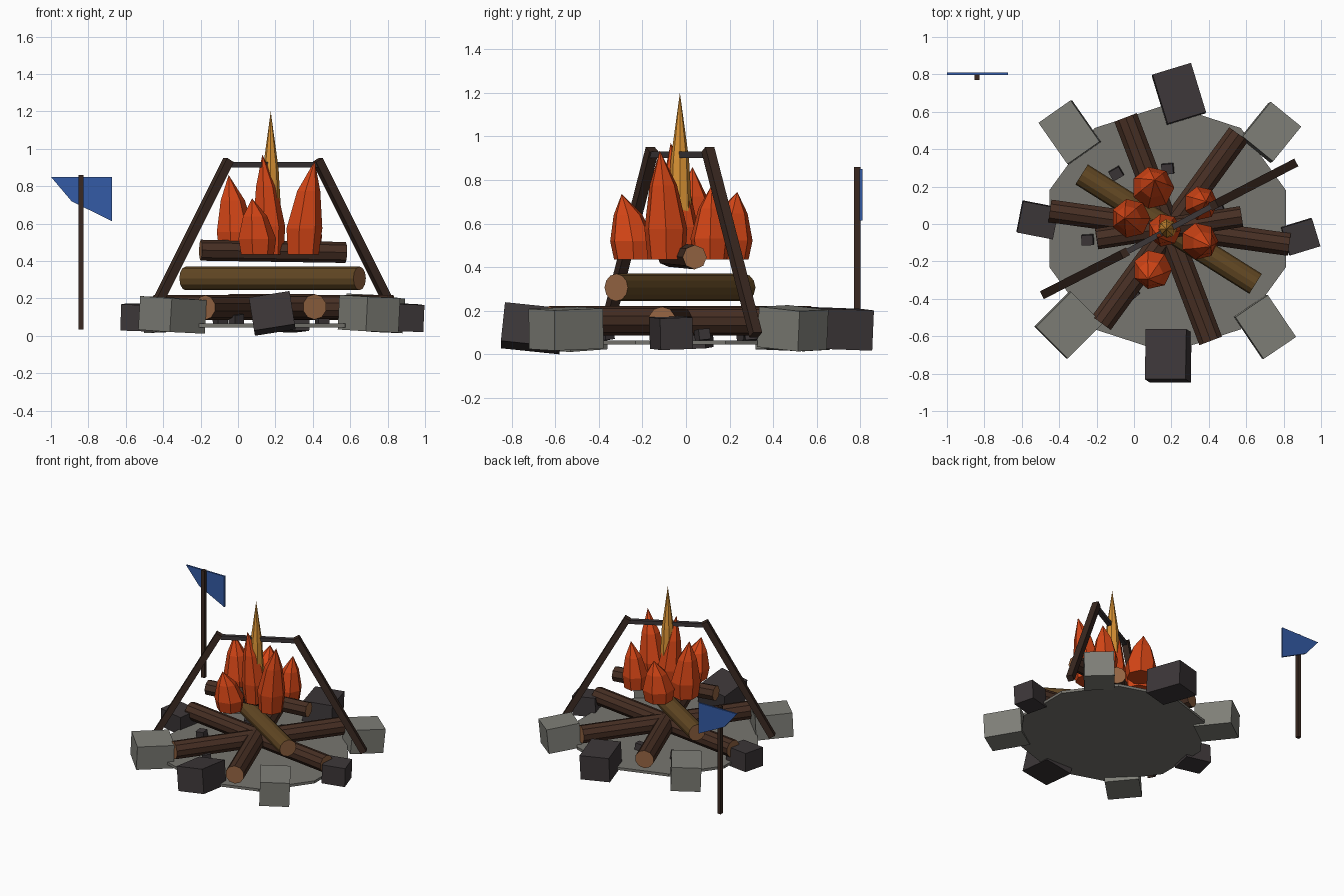
import bpy, bmesh, math
from mathutils import Vector, Matrix, Euler

if "Cube" in bpy.data.objects:
    bpy.data.objects.remove(bpy.data.objects["Cube"])


def mat(name, r, g, b):
    m = bpy.data.materials.new(name)
    m.diffuse_color = (r, g, b, 1)
    m.use_nodes = True
    m.node_tree.nodes["Principled BSDF"].inputs["Base Color"].default_value = m.diffuse_color
    return m


STONE = mat("light_stone", .21, .21, .185)
DARK = mat("dark_stone", .046, .038, .040)
ASH = mat("ash_ground", .185, .18, .16)
BARK = mat("bark", .062, .028, .017)
OLIVE = mat("olive_bark", .122, .064, .017)
CUT = mat("cut_wood", .30, .13, .055)
FLAME = mat("flame_red", .66, .06, .008)
GOLD = mat("flame_gold", .70, .29, .035)
BLUE = mat("flag_blue", .034, .105, .38)
POLE = mat("dark_pole", .042, .022, .015)

CX, CY = .18, -.025   # centre of the fire


def finish(name, bm, *mats):
    bmesh.ops.recalc_face_normals(bm, faces=bm.faces)
    me = bpy.data.meshes.new(name)
    bm.to_mesh(me)
    bm.free()
    for m in mats:
        me.materials.append(m)
    ob = bpy.data.objects.new(name, me)
    bpy.context.collection.objects.link(ob)
    return ob


def box(name, loc, size, rot, m):
    bm = bmesh.new()
    r = Euler([math.radians(a) for a in rot]).to_matrix().to_4x4()
    bmesh.ops.create_cube(bm, size=1, matrix=Matrix.Translation(loc) @ r @ Matrix.Diagonal((*size, 1)))
    return finish(name, bm, m)


def between(a, b):
    a, b = Vector(a), Vector(b)
    d = b - a
    return Matrix.Translation((a + b) / 2) @ d.to_track_quat('Z', 'Y').to_matrix().to_4x4(), d.length


def beam(name, a, b, w, m):
    M, length = between(a, b)
    bm = bmesh.new()
    bmesh.ops.create_cube(bm, size=1, matrix=M @ Matrix.Diagonal((w, w, length, 1)))
    return finish(name, bm, m)


def log(name, a, b, r, bark, sides=10):
    M, length = between(a, b)
    bm = bmesh.new()
    bmesh.ops.create_cone(bm, cap_ends=True, segments=sides, radius1=r, radius2=r, depth=length, matrix=M)
    for f in bm.faces:          # sawn ends are lighter
        f.material_index = 1 if len(f.verts) > 4 else 0
    return finish(name, bm, bark, CUT)


def flame(name, base, tip, profile, sides, m):
    # rings of (height fraction, radius) that lean towards the tip
    bm = bmesh.new()
    base, tip = Vector(base), Vector(tip)
    rings = []
    for t, r in profile:
        c = base.lerp(tip, t)
        c.x = base.x + (tip.x - base.x) * t * t
        c.y = base.y + (tip.y - base.y) * t * t
        rings.append([bm.verts.new(c + Vector((r * math.cos(k * math.tau / sides),
                                               r * math.sin(k * math.tau / sides), 0)))
                      for k in range(sides)])
    top = bm.verts.new(tip)
    bm.faces.new(rings[0])
    for lo, hi in zip(rings, rings[1:]):
        for k in range(sides):
            j = (k + 1) % sides
            bm.faces.new((lo[k], lo[j], hi[j], hi[k]))
    for k in range(sides):
        bm.faces.new((rings[-1][k], rings[-1][(k + 1) % sides], top))
    return finish(name, bm, m)


# Ash disc
bm = bmesh.new()
bmesh.ops.create_cone(bm, cap_ends=True, segments=10, radius1=.665, radius2=.665, depth=.02,
                      matrix=Matrix.Translation((CX, CY, .055)))
finish("ash_disc", bm, ASH)

# Ring of stones: location, size, tilt and turn
stones = [
    ((.24, .695, .118), (.275, .215, .185), (2, 2, 107), DARK),
    ((.73, .49, .120), (.24, .21, .185), (2, 5, 51), STONE),
    ((.89, -.068, .098), (.17, .155, .145), (2, 2, 17), DARK),
    ((.70, -.55, .118), (.27, .21, .185), (-2, 2, -56), STONE),
    ((.183, -.705, .120), (.22, .27, .18), (-6, -9, 0), DARK),
    ((-.35, -.54, .112), (.265, .24, .18), (3, 2, 45), STONE),
    ((-.515, .022, .098), (.195, .17, .14), (2, 2, -11), DARK),
    ((-.343, .49, .115), (.27, .21, .185), (2, -2, -55), STONE),
]
for i, (loc, size, rot, m) in enumerate(stones):
    box(f"ring_stone_{i + 1}", loc, size, rot, m)

# Coals on the ash
for i, (x, y, a) in enumerate([(-.095, .27, 30), (.18, .295, 5), (-.248, -.085, 3),
                               (-.01, -.37, 40), (.45, .075, 20)]):
    box(f"coal_{i + 1}", (x, y, .09), (.062, .055, .05), (5, -6, a), DARK)

# Stacked logs
log("bottom_log_1", (-.045, .57, .155), (.41, -.625, .155), .068, BARK)
log("bottom_log_2", (.56, .48, .152), (-.175, -.53, .152), .066, BARK)
log("bottom_log_3", (-.45, .07, .155), (.83, -.11, .155), .064, BARK)
log("middle_log", (-.28, .265, .307), (.65, -.32, .307), .063, OLIVE, 12)
log("top_log", (-.20, -.08, .458), (.575, .04, .446), .056, BARK, 8)

# Flames
shape = [(0, .092), (.28, .106), (.68, .068)]
flames = [
    ((.10, .19), (.11, .235, .745), 1.08),
    ((-.015, .03), (-.05, .03, .86), 1.0),
    ((.10, -.24), (.075, -.295, .735), 1.0),
    ((.345, -.09), (.41, -.12, .935), .95),
    ((.355, .11), (.385, .12, .78), .87),
    ((.165, -.03), (.13, -.07, .97), .85),
]
for i, ((x, y), tip, s) in enumerate(flames):
    flame(f"flame_{i + 1}", (x, y, .435), tip, [(t, r * s) for t, r in shape], 7, FLAME)
flame("flame_core", (.175, -.028, .435), (.175, -.028, 1.2), [(0, .045), (.3, .055), (.6, .042)], 8, GOLD)

# Cooking frame: two leaning legs and a crossbar
legs = [((-.475, -.372, .09), (-.05, -.155, .94)), ((.85, .32, .09), (.425, .1, .94))]
for side, (foot, apex) in zip(("left", "right"), legs):
    beam(f"frame_leg_{side}", foot, apex, .046, POLE)
beam("frame_crossbar", (-.05, -.155, .915), (.425, .1, .915), .03, DARK)

# Flag on its pole
box("flag_pole", (-.84, .785, .447), (.028, .028, .825), (0, 0, 0), POLE)
bm = bmesh.new()
outline = [(-1, .85), (-.89, .72), (-.675, .613), (-.675, .85)]
face = bm.faces.new([bm.verts.new((x, .796, z)) for x, z in outline])
ext = bmesh.ops.extrude_face_region(bm, geom=[face])
bmesh.ops.translate(bm, vec=(0, .013, 0), verts=[v for v in ext["geom"] if isinstance(v, bmesh.types.BMVert)])
finish("flag", bm, BLUE)
